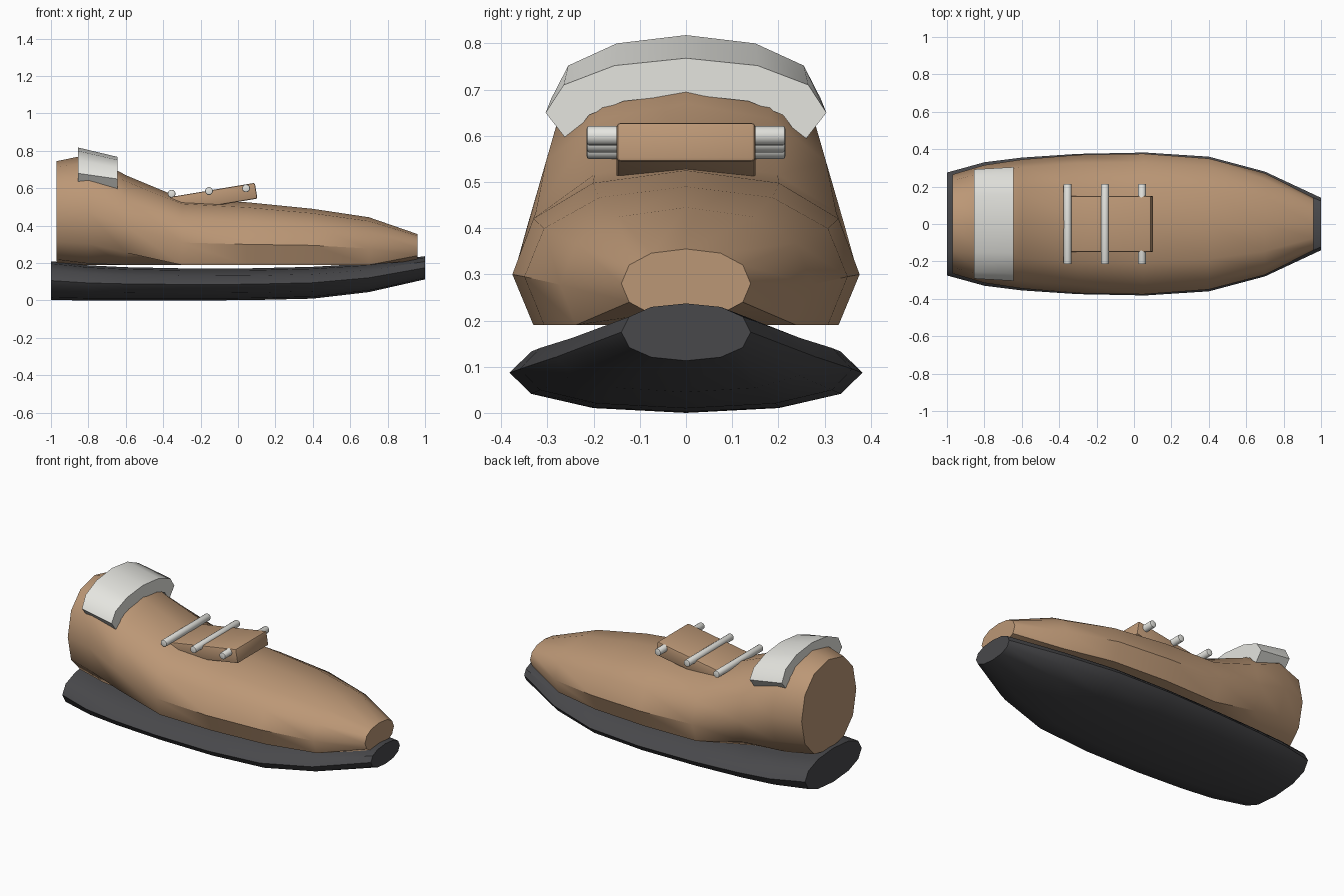
import bpy, bmesh, math
from mathutils import Matrix

if "Cube" in bpy.data.objects:
    bpy.data.objects.remove(bpy.data.objects["Cube"])


def material(name, rgb):
    m = bpy.data.materials.new(name)
    m.diffuse_color = (*rgb, 1)
    m.use_nodes = True
    m.node_tree.nodes["Principled BSDF"].inputs["Base Color"].default_value = m.diffuse_color
    return m


TAN = material("tan_leather", (0.50, 0.31, 0.18))
DARK = material("dark_rubber", (0.065, 0.065, 0.07))
PALE = material("pale_trim", (0.78, 0.78, 0.74))


def finish(name, bm, mat, angle=40):
    bmesh.ops.recalc_face_normals(bm, faces=bm.faces[:])
    me = bpy.data.meshes.new(name)
    bm.to_mesh(me)
    bm.free()
    ob = bpy.data.objects.new(name, me)
    bpy.context.collection.objects.link(ob)
    me.materials.append(mat)
    bpy.ops.object.select_all(action='DESELECT')
    ob.select_set(True)
    bpy.context.view_layer.objects.active = ob
    bpy.ops.object.shade_smooth_by_angle(angle=math.radians(angle))
    return ob


def loft(name, rings, mat, angle=40):
    bm = bmesh.new()
    vs = [[bm.verts.new(p) for p in r] for r in rings]
    n = len(vs[0])
    for a, b in zip(vs, vs[1:]):
        for i in range(n):
            j = (i + 1) % n
            bm.faces.new((a[i], a[j], b[j], b[i]))
    bm.faces.new(vs[0])
    bm.faces.new(vs[-1])
    return finish(name, bm, mat, angle)


def oval(x, w, z0, z1, floor=-1, n=12, p=0.9):
    """Slightly squared oval cross-section, flattened at the floor height."""
    zc, h, pts = (z0 + z1) / 2, (z1 - z0) / 2, []
    for i in range(n):
        c, s = math.cos(2 * math.pi * i / n), math.sin(2 * math.pi * i / n)
        c, s = round(c, 6), round(s, 6)
        y = math.copysign(abs(c) ** p, c) * w
        z = zc + math.copysign(abs(s) ** p, s) * h
        pts.append((x, y, max(z, floor)))
    return pts


# Sole: x, half width, bottom, top
sole = [(-1, .275, .003, .21), (-.8, .33, 0, .188), (-.6, .355, 0, .178),
        (-.3, .375, 0, .172), (.06, .382, .002, .172), (.4, .36, .01, .18),
        (.7, .28, .045, .198), (1, .14, .113, .237)]
loft("sole", [oval(*s) for s in sole], DARK)

# Upper: same kind of loft with a flat underside
upper = [(-.97, .265, .185, .745), (-.8, .315, .16, .78), (-.6, .345, .13, .67),
         (-.3, .37, .075, .545), (.05, .376, .075, .525), (.4, .35, .10, .49),
         (.7, .272, .11, .445), (.96, .14, .205, .355)]
loft("upper", [oval(*s, floor=.19) for s in upper], TAN)

# Collar band: half outlines at back and front, mirrored in y
def band(x, outer, inner):
    def arch(h):
        return [(-y, z) for y, z in h[:0:-1]] + h
    return [(x, y, z) for y, z in arch(outer) + arch(inner)[::-1]]


loft("ankle_collar", [
    band(-.855, [(0, .818), (.15, .80), (.255, .752), (.292, .68)],
         [(0, .74), (.13, .725), (.21, .69), (.242, .62)]),
    band(-.645, [(0, .768), (.155, .752), (.265, .71), (.304, .65)],
         [(0, .69), (.135, .675), (.21, .645), (.254, .586)])], PALE)

# Tongue: tilted slab
bm = bmesh.new()
bmesh.ops.create_cube(bm, size=1, matrix=Matrix.Diagonal((.46, .30, .085, 1)))
bmesh.ops.bevel(bm, geom=bm.edges[:], offset=.008, segments=2, profile=.5, affect='EDGES')
tongue = finish("tongue", bm, TAN)
tongue.location = (-.13, 0, .549)
tongue.rotation_euler = (0, math.radians(-9.5), 0)

# Laces: rods across the tongue
for i, (x, z) in enumerate([(-.355, .571), (-.155, .585), (.043, .60)]):
    bm = bmesh.new()
    bmesh.ops.create_cone(bm, cap_ends=True, segments=16, radius1=.021, radius2=.021, depth=.43)
    rims = [e for e in bm.edges if any(len(f.verts) > 4 for f in e.link_faces)]
    bmesh.ops.bevel(bm, geom=rims, offset=.005, segments=2, profile=.5, affect='EDGES')
    lace = finish(f"lace_{i + 1}", bm, PALE)
    lace.rotation_euler = (math.pi / 2, 0, 0)
    lace.location = (x, 0, z)
